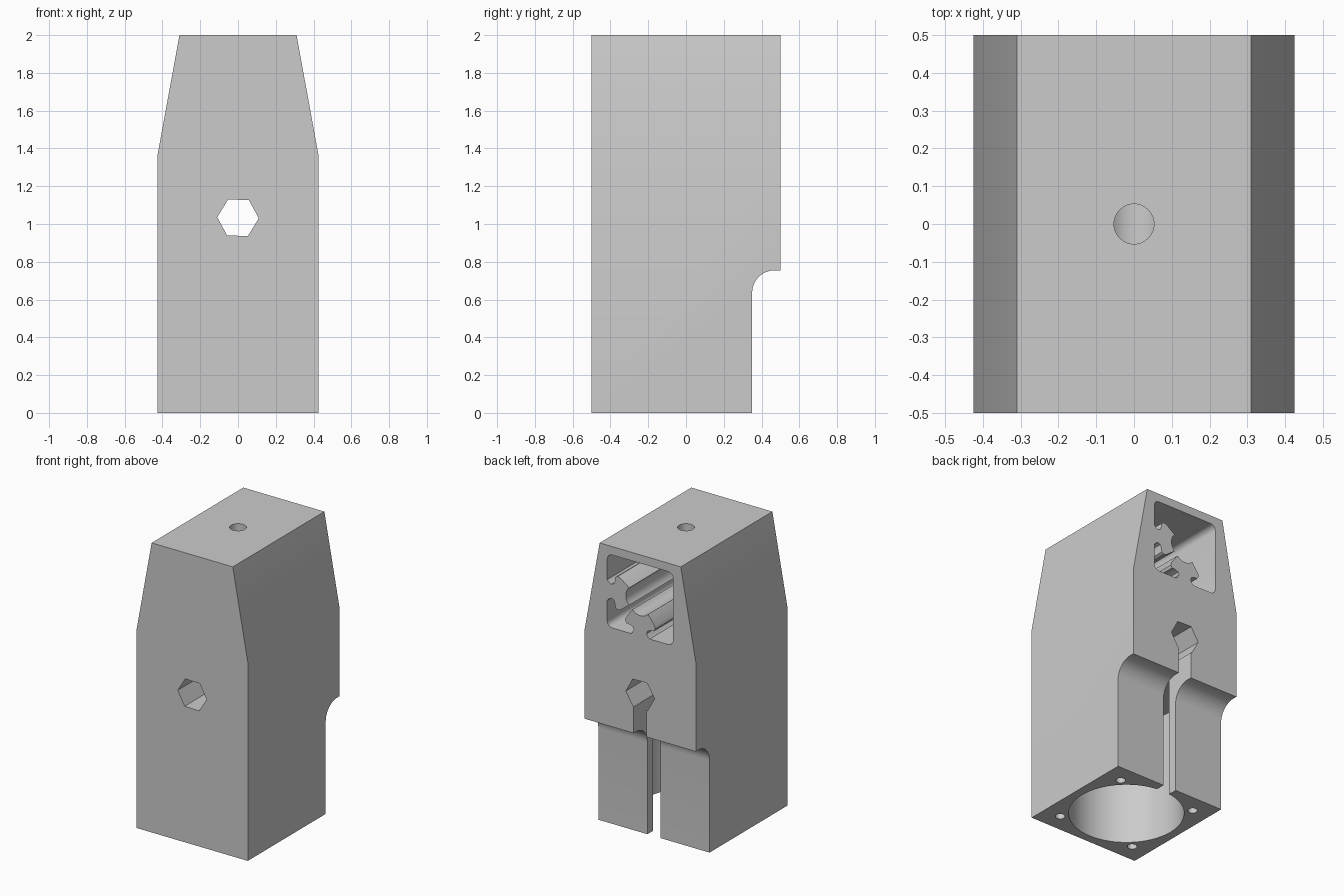
import bpy, bmesh
from math import cos, sin, pi, radians

cube = bpy.data.objects.get("Cube")
if cube:
    bpy.data.objects.remove(cube, do_unlink=True)

grey = bpy.data.materials.new("plain grey")
grey.use_nodes = True
grey.diffuse_color = (0.6, 0.6, 0.6, 1)
grey.node_tree.nodes["Principled BSDF"].inputs["Base Color"].default_value = (0.6, 0.6, 0.6, 1)

AXES = {"x": lambda u, v, w: (w, u, v),
        "y": lambda u, v, w: (u, w, v),
        "z": lambda u, v, w: (u, v, w)}


def prism(name, points, axis, lo, hi):
    """Extrude a flat outline along an axis."""
    bm = bmesh.new()
    place = AXES[axis]
    ends = [[bm.verts.new(place(u, v, w)) for u, v in points] for w in (lo, hi)]
    bm.faces.new(ends[0])
    bm.faces.new(ends[1])
    n = len(points)
    for i in range(n):
        j = (i + 1) % n
        bm.faces.new((ends[0][i], ends[0][j], ends[1][j], ends[1][i]))
    bmesh.ops.recalc_face_normals(bm, faces=bm.faces)
    mesh = bpy.data.meshes.new(name)
    bm.to_mesh(mesh)
    bm.free()
    mesh.materials.append(grey)
    obj = bpy.data.objects.new(name, mesh)
    bpy.context.collection.objects.link(obj)
    return obj


def arc(cx, cy, r, start, end, n):
    angles = [radians(start + (end - start) * i / n) for i in range(n + 1)]
    return [(cx + r * cos(a), cy + r * sin(a)) for a in angles]


def circle(cx, cy, r, n, turn=0):
    return arc(cx, cy, r, turn, turn + 360, n)[:-1]


def rounded_box(cx, cy, half, r):
    points = []
    for k, (sx, sy) in enumerate(((1, 1), (-1, 1), (-1, -1), (1, -1))):
        points += arc(cx + sx * (half - r), cy + sy * (half - r), r, 90 * k, 90 * k + 90, 6)
    return points


def cut(target, cutter):
    """Subtract a cutter and discard it."""
    cutter.hide_render = True
    mod = target.modifiers.new("cut", "BOOLEAN")
    mod.operation = "DIFFERENCE"
    mod.solver = "EXACT"
    mod.object = cutter
    graph = bpy.context.evaluated_depsgraph_get()
    mesh = bpy.data.meshes.new_from_object(target.evaluated_get(graph))
    target.modifiers.clear()
    target.data = mesh
    bpy.data.objects.remove(cutter, do_unlink=True)


def smooth(obj):
    bpy.ops.object.select_all(action="DESELECT")
    obj.select_set(True)
    bpy.context.view_layer.objects.active = obj
    bpy.ops.object.shade_smooth_by_angle(angle=radians(30))


# Tapered block
half_outline = [(0.425, 0), (0.425, 1.37), (0.31, 2)]
outline = half_outline + [(-x, z) for x, z in reversed(half_outline)]
body = prism("body", outline, "y", -0.5, 0.5)

# Back step with a rounded inner corner
step = [(0.35, -0.1)] + arc(0.47, 0.635, 0.12, 180, 90, 12) + [(0.6, 0.755), (0.6, -0.1)]
cut(body, prism("step_cutter", step, "x", -0.6, 0.6))

# Round bore from below, and screw holes around it
BORE_Y = -0.075
cut(body, prism("bore_cutter", circle(0, BORE_Y, 0.365, 64), "z", -0.1, 0.88))
for sx in (-1, 1):
    for sy in (-1, 1):
        hole = circle(sx * 0.297, BORE_Y + sy * 0.297, 0.031, 20)
        cut(body, prism("screw_cutter", hole, "z", -0.1, 0.3))

# Six-sided through hole and the back slot running down from it
cut(body, prism("hex_cutter", circle(0, 1.033, 0.11, 6, -1.5), "y", -0.6, 0.6))
slot = [(-0.05, -0.1), (0.05, -0.1), (0.05, 0.98), (-0.05, 0.98)]
cut(body, prism("slot_cutter", slot, "y", 0.2, 0.6))

# Square rail socket in the back and the hole down into it
SOCKET_Z, HALF = 1.69, 0.252
cut(body, prism("socket_cutter", rounded_box(0, SOCKET_Z, HALF, 0.04), "y", -0.44, 0.6))
cut(body, prism("top_hole_cutter", circle(0, 0, 0.053, 32), "z", 1.8, 2.1))
smooth(body)

# Two T-shaped keys in the socket, on its floor and its left wall
key_half = [(0.085, -0.01), (0.062, 0.008), (0.048, 0.03), (0.055, 0.05), (0.08, 0.06),
            (0.105, 0.062), (0.115, 0.08), (0.11, 0.1), (0.06, 0.168), (0.045, 0.155), (0.025, 0.145)]
key = key_half + [(0, 0.142)] + [(-u, v) for u, v in reversed(key_half)]
floor_key = [(u, SOCKET_Z - HALF + v) for u, v in key]
wall_key = [(HALF - v, SOCKET_Z + u) for u, v in key]
smooth(prism("floor_key", floor_key, "y", -0.45, 0.5))
smooth(prism("left_wall_key", wall_key, "y", -0.45, 0.5))
